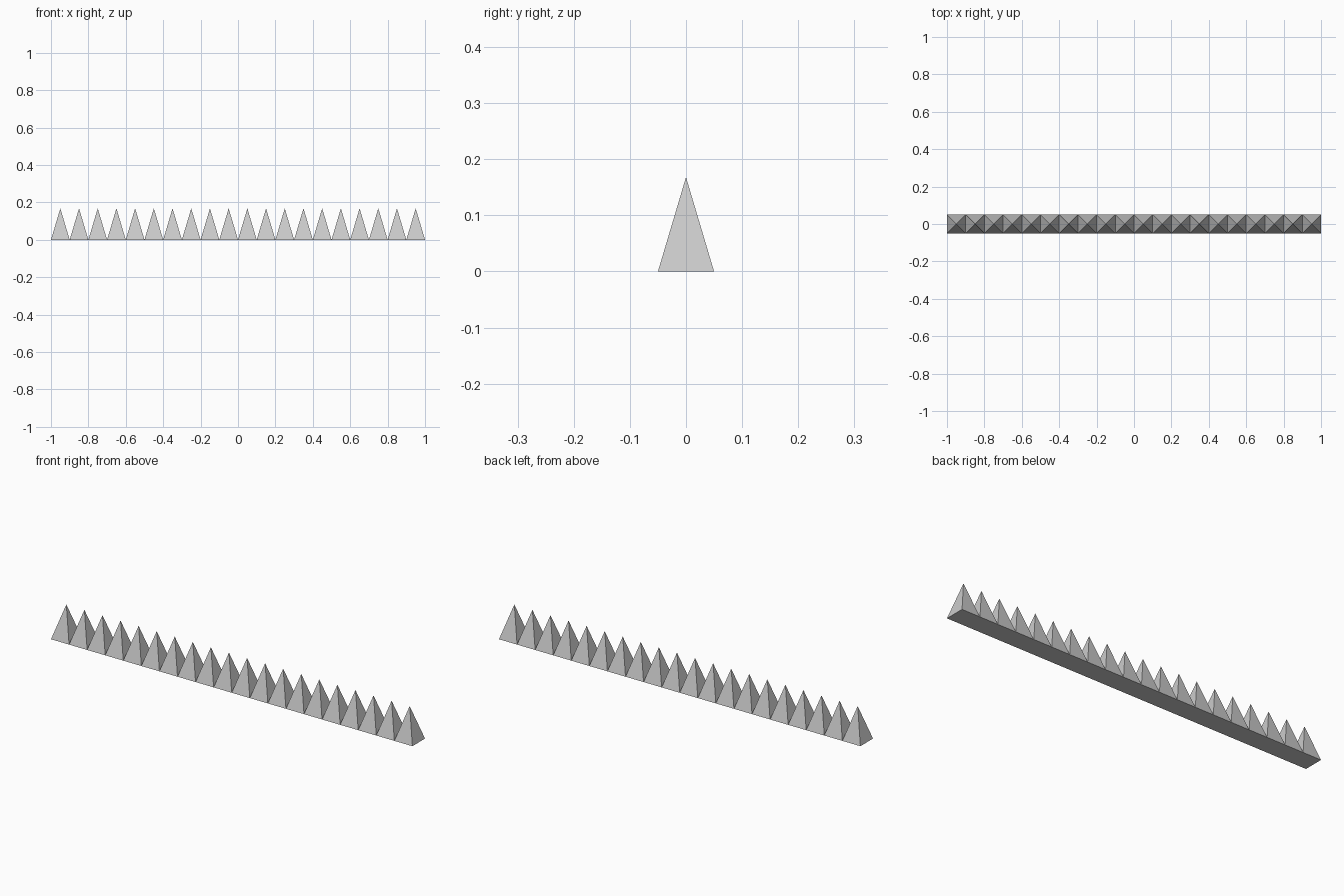
import bpy, math

if "Cube" in bpy.data.objects:
    bpy.data.objects.remove(bpy.data.objects["Cube"])

COUNT, PITCH, HEIGHT = 20, 0.1, 0.168

# One square pyramid spike at the left end, standing on z = 0
bpy.ops.mesh.primitive_cone_add(
    vertices=4, radius1=PITCH / math.sqrt(2), radius2=0, depth=HEIGHT,
    location=(-1 + PITCH / 2, 0, HEIGHT / 2), rotation=(0, 0, math.pi / 4))
spikes = bpy.context.object
spikes.name = "spike_strip"
bpy.ops.object.transform_apply(location=True, rotation=True, scale=True)

# Repeat the spike along the strip
row = spikes.modifiers.new("spike_row", 'ARRAY')
row.count = COUNT
row.use_relative_offset = False
row.use_constant_offset = True
row.constant_offset_displace = (PITCH, 0, 0)
